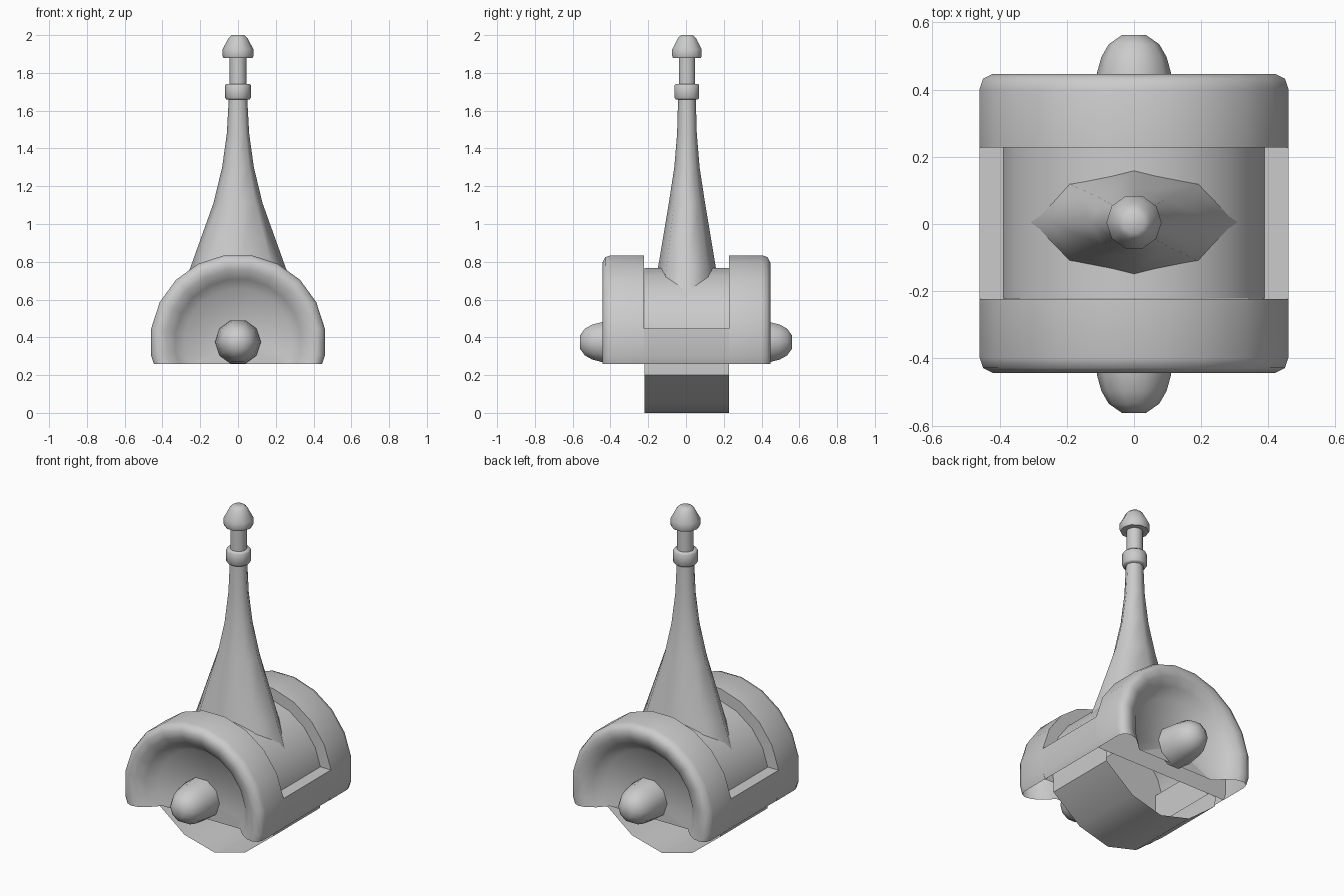
import bpy, bmesh
from math import sin, cos, pi, radians

if "Cube" in bpy.data.objects:
    bpy.data.objects.remove(bpy.data.objects["Cube"])

CZ = 0.375  # height of the drum axis


def finish(name, bm, angle=40):
    mesh = bpy.data.meshes.new(name)
    bm.to_mesh(mesh)
    bm.free()
    ob = bpy.data.objects.new(name, mesh)
    bpy.context.collection.objects.link(ob)
    bpy.ops.object.select_all(action='DESELECT')
    ob.select_set(True)
    bpy.context.view_layer.objects.active = ob
    bpy.ops.object.shade_smooth_by_angle(angle=radians(angle))
    return ob


def skin(rings, caps=False):
    """Bridge a list of equal closed rings of points."""
    bm = bmesh.new()
    rows = [[bm.verts.new(p) for p in ring] for ring in rings]
    n = len(rows[0])
    for a, b in zip(rows, rows[1:]):
        for i in range(n):
            j = (i + 1) % n
            bm.faces.new((a[i], a[j], b[j], b[i]))
    if caps:
        bm.faces.new(rows[0])
        bm.faces.new(rows[-1])
    bmesh.ops.recalc_face_normals(bm, faces=bm.faces)
    return bm


def ring_y(r, y, n):
    """Ring about the drum axis, with a flat side on top."""
    start = pi / n if n % 4 == 0 else 0
    return [(r * cos(start + 2 * pi * i / n), y, CZ + r * sin(start + 2 * pi * i / n))
            for i in range(n)]


def ring_z(rx, ry, z, n):
    """Elliptical ring about the lever axis."""
    return [(rx * cos(2 * pi * i / n), 0.005 + ry * sin(2 * pi * i / n), z)
            for i in range(n)]


# Housing ends (open underneath) and pins, one of each at front and back
end_profile = [(0.001, 0.225), (0.465, 0.225), (0.465, 0.40), (0.455, 0.43),
               (0.425, 0.445), (0.385, 0.438), (0.335, 0.405), (0.285, 0.35),
               (0.001, 0.35)]
pin_profile = [(0.122, 0.33), (0.12, 0.37), (0.11, 0.45), (0.097, 0.497),
               (0.075, 0.535), (0.036, 0.562)]
for side, s in (("front", -1), ("back", 1)):
    bm = skin([ring_y(r, s * y + 0.002, 20) for r, y in end_profile], caps=True)
    geom = bm.verts[:] + bm.edges[:] + bm.faces[:]
    bmesh.ops.bisect_plane(bm, geom=geom, plane_co=(0, 0, 0.26),
                           plane_no=(0, 0, 1), clear_inner=True)
    finish("housing_" + side, bm, 62)
    bm = skin([ring_y(r, s * y, 10) for r, y in pin_profile], caps=True)
    finish("pin_" + side, bm, 60)

# Side rails joining the housing ends below the slot
rail = [(0.34, 0.26), (0.444, 0.26), (0.459, 0.302), (0.459, 0.448), (0.34, 0.448)]
for side, s in (("left", -1), ("right", 1)):
    bm = skin([[(s * x, y, z) for x, z in rail] for y in (-0.223, 0.227)], caps=True)
    under = [f for f in bm.faces if f.normal.z < -0.9]
    bmesh.ops.delete(bm, geom=under, context='FACES_ONLY')
    finish("rail_" + side, bm)

# Inner drum: open tube, round on top and more coarsely faceted below
arc = [radians(9 + 18 * i) for i in range(10)]
section = [(0.397 * cos(a), CZ + 0.397 * sin(a)) for a in arc]
section += [(-0.386, 0.2), (-0.2, 0.053), (0, 0), (0.2, 0.053), (0.386, 0.2)]
finish("inner_drum", skin([[(x, y, z) for x, z in section] for y in (-0.221, 0.227)]), 30)

# Lever: tapering flattened shaft
shaft = [(0.315, 0.18, 0.60), (0.252, 0.153, 0.77), (0.13, 0.096, 1.11),
         (0.084, 0.067, 1.30), (0.059, 0.052, 1.48), (0.049, 0.047, 1.66)]
finish("lever", skin([ring_z(rx, ry, z, 8) for rx, ry, z in shaft]), 89)

# Rod, collar and knob at the top of the lever
top_parts = {
    "rod": [(0.045, 1.65), (0.045, 1.90)],
    "collar": [(0.062, 1.66), (0.068, 1.667), (0.068, 1.735), (0.062, 1.742)],
    "knob": [(0.078, 1.88), (0.082, 1.89), (0.082, 1.925), (0.06, 1.965),
             (0.05, 1.985), (0.033, 2.0)],
}
for name, profile in top_parts.items():
    finish(name, skin([ring_z(r, r, z, 10) for r, z in profile], caps=True), 60)
